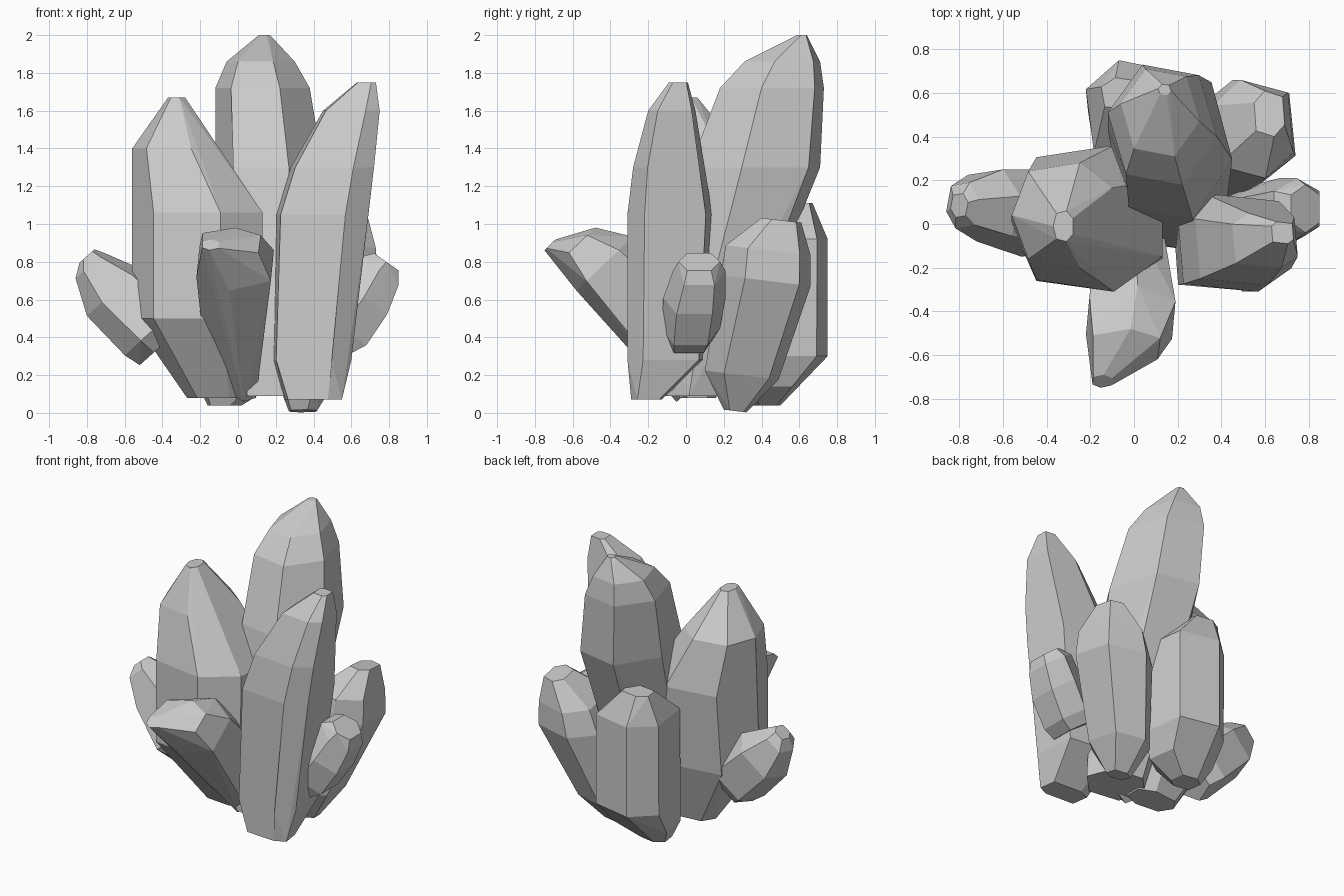
import bpy, bmesh, math


def crystal(name, rings, sides=6, phase=0.0, slant=(0.0, 0.0), boxy=0.8):
    """Convex faceted shard through cross-sections (z, x0, x1, y0, y1), each tilted by slant.
    A lower boxy value pushes the corners outwards."""
    angles = [math.radians(phase) + math.tau * i / sides for i in range(sides)]
    cs = [math.copysign(abs(math.cos(a)) ** boxy, math.cos(a)) for a in angles]
    sn = [math.copysign(abs(math.sin(a)) ** boxy, math.sin(a)) for a in angles]

    def fit(v, vals, lo, hi):
        return lo + (hi - lo) * (v - min(vals)) / (max(vals) - min(vals))

    bm = bmesh.new()
    for z, x0, x1, y0, y1 in rings:
        for c, s in zip(cs, sn):
            x, y = fit(c, cs, x0, x1), fit(s, sn, y0, y1)
            dz = slant[0] * (x - (x0 + x1) / 2) + slant[1] * (y - (y0 + y1) / 2)
            bm.verts.new((x, y, z + dz))
    hull = bmesh.ops.convex_hull(bm, input=bm.verts[:])
    junk = {v for v in hull["geom_interior"] + hull["geom_unused"]
            if isinstance(v, bmesh.types.BMVert)}
    bmesh.ops.delete(bm, geom=list(junk), context='VERTS')
    # merge nearly flat triangles into clean facets
    bmesh.ops.dissolve_limit(bm, angle_limit=math.radians(6), verts=bm.verts[:], edges=bm.edges[:])
    bmesh.ops.recalc_face_normals(bm, faces=bm.faces[:])
    mesh = bpy.data.meshes.new(name)
    bm.to_mesh(mesh)
    bm.free()
    obj = bpy.data.objects.new(name, mesh)
    bpy.context.collection.objects.link(obj)
    return obj


# Three tall shards
crystal("left_tall_crystal", [
    (0.08, -0.27, 0.06, -0.04, 0.16),
    (0.50, -0.56, 0.13, -0.31, 0.30),
    (1.06, -0.56, 0.13, -0.31, 0.36),
    (1.40, -0.56, -0.10, -0.20, 0.28),
    (1.67, -0.37, -0.28, -0.08, 0.06)], sides=7, phase=180)
crystal("right_tall_crystal", [
    (0.07, 0.25, 0.55, -0.29, -0.13),
    (0.28, 0.18, 0.60, -0.31, 0.10),
    (1.05, 0.20, 0.69, -0.31, 0.14),
    (1.30, 0.28, 0.72, -0.28, 0.10),
    (1.60, 0.45, 0.75, -0.20, 0.05),
    (1.75, 0.63, 0.73, -0.09, 0.01)], phase=42, boxy=0.45)
crystal("back_tall_crystal", [
    (0.09, -0.02, 0.40, -0.12, 0.22),
    (0.40, -0.07, 0.42, -0.12, 0.34),
    (1.30, -0.12, 0.45, 0.02, 0.71),
    (1.72, -0.12, 0.38, 0.18, 0.73),
    (1.86, -0.06, 0.30, 0.31, 0.71),
    (2.00, 0.11, 0.17, 0.59, 0.64)], phase=50, boxy=0.95)

# Two medium shards behind
crystal("back_right_crystal", [
    (0.01, 0.27, 0.42, 0.20, 0.32),
    (0.20, 0.20, 0.54, 0.10, 0.49),
    (0.70, 0.30, 0.74, 0.19, 0.66),
    (0.86, 0.36, 0.73, 0.21, 0.66),
    (1.02, 0.55, 0.69, 0.40, 0.61)], phase=40, slant=(0, -0.12), boxy=0.7)
crystal("back_left_crystal", [
    (0.04, -0.16, 0.02, 0.34, 0.50),
    (0.14, -0.21, 0.18, 0.28, 0.60),
    (0.30, -0.22, 0.24, 0.25, 0.75),
    (0.92, -0.22, 0.24, 0.27, 0.75),
    (1.11, -0.15, 0.05, 0.52, 0.67)], phase=42, boxy=0.7)

# Three small shards leaning outwards
crystal("front_leaning_crystal", [
    (0.12, -0.02, 0.10, -0.05, 0.08),
    (0.52, -0.19, 0.14, -0.30, 0.02),
    (0.79, -0.22, 0.19, -0.58, -0.28),
    (0.90, -0.20, 0.12, -0.65, -0.48),
    (0.89, -0.19, -0.10, -0.75, -0.69)], phase=25, slant=(0, 0.95))
crystal("left_leaning_crystal", [
    (0.37, -0.52, -0.26, -0.08, 0.18),
    (0.44, -0.60, -0.30, -0.15, 0.25),
    (0.64, -0.80, -0.52, -0.08, 0.25),
    (0.78, -0.86, -0.71, -0.02, 0.19),
    (0.83, -0.84, -0.76, 0.03, 0.14)], phase=10, slant=(0.9, 0))
crystal("right_leaning_crystal", [
    (0.40, 0.36, 0.60, -0.12, 0.15),
    (0.45, 0.42, 0.68, -0.13, 0.18),
    (0.61, 0.54, 0.79, -0.12, 0.21),
    (0.75, 0.64, 0.85, -0.07, 0.21),
    (0.80, 0.72, 0.85, -0.04, 0.18)], phase=30, slant=(-0.7, 0))
